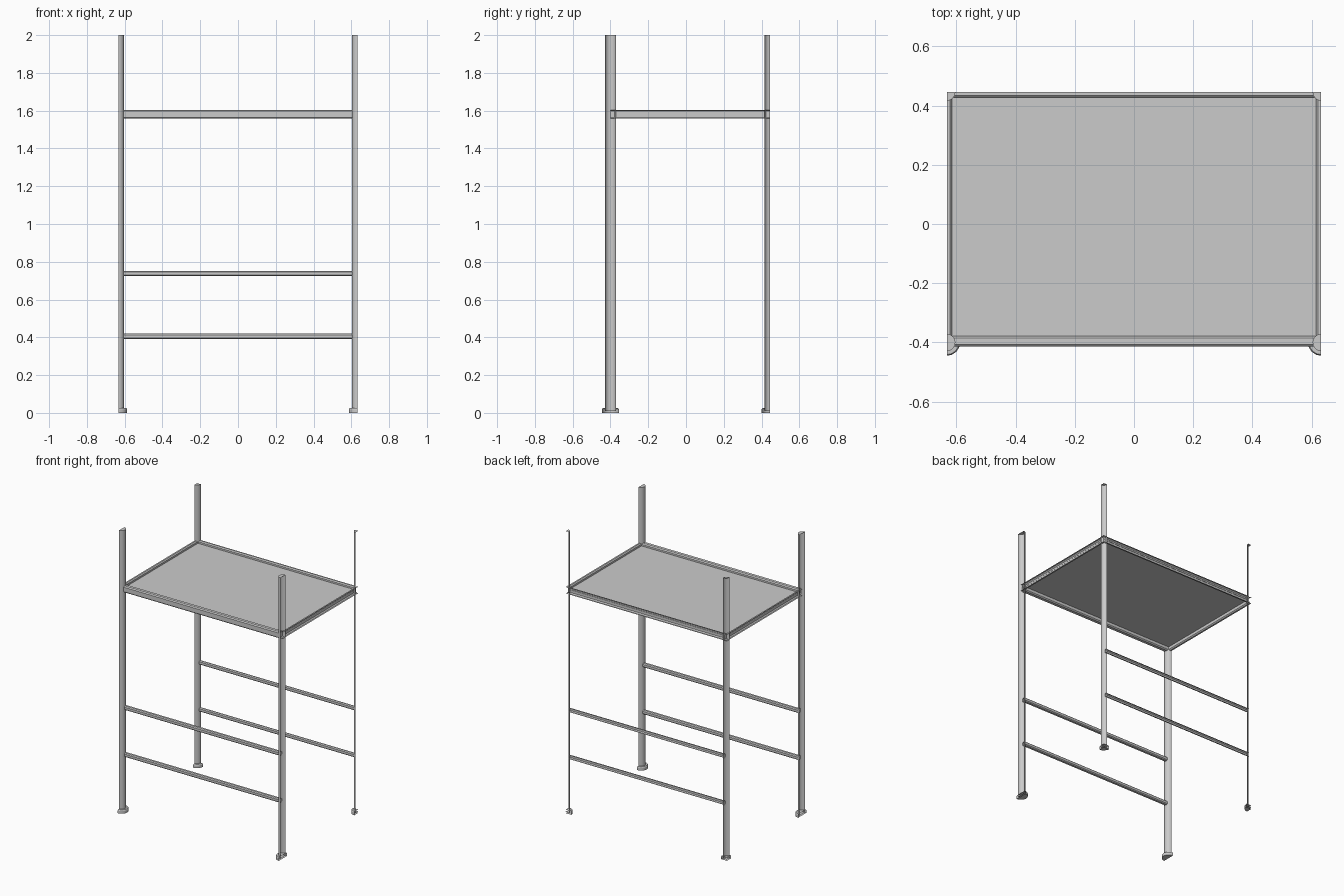
import bpy, bmesh, math
from mathutils import Matrix, Vector

if "Cube" in bpy.data.objects:
    bpy.data.objects.remove(bpy.data.objects["Cube"])

X, YB, YF = 0.632, 0.445, -0.4     # side cut planes, back cut plane, front post line
DECK_Z = 1.581


def finish(name, bm):
    """Slice off everything beyond the shared bay boundaries, leaving open shells."""
    for co, no in (((X, 0, 0), (1, 0, 0)), ((-X, 0, 0), (-1, 0, 0)), ((0, YB, 0), (0, 1, 0))):
        bmesh.ops.bisect_plane(bm, geom=bm.verts[:] + bm.edges[:] + bm.faces[:], dist=1e-5,
                               plane_co=co, plane_no=no, clear_outer=True)
    me = bpy.data.meshes.new(name)
    bm.to_mesh(me)
    bm.free()
    ob = bpy.data.objects.new(name, me)
    bpy.context.collection.objects.link(ob)
    bpy.ops.object.select_all(action='DESELECT')
    ob.select_set(True)
    bpy.context.view_layer.objects.active = ob
    bpy.ops.object.shade_smooth_by_angle(angle=math.radians(30))
    return ob


def disc(bm, x, y, z0, z1, r0, r1):
    bmesh.ops.create_cone(bm, cap_ends=True, segments=16, radius1=r0, radius2=r1, depth=z1 - z0,
                          matrix=Matrix.Translation((x, y, (z0 + z1) / 2)))


def rail(name, a, b, width, height, chamfer):
    """Chamfered bar between two points at the same height."""
    a, b = Vector(a), Vector(b)
    d = (b - a).normalized()
    side, up = Vector((-d.y, d.x, 0)), Vector((0, 0, 1))
    w, h, c = width / 2, height / 2, chamfer
    prof = [(w, -h + c), (w, h - c), (w - c, h), (-w + c, h),
            (-w, h - c), (-w, -h + c), (-w + c, -h), (w - c, -h)]
    bm = bmesh.new()
    rings = [[bm.verts.new(p + side * u + up * v) for u, v in prof] for p in (a, b)]
    for i in range(8):
        j = (i + 1) % 8
        bm.faces.new((rings[0][i], rings[0][j], rings[1][j], rings[1][i]))
    bmesh.ops.recalc_face_normals(bm, faces=bm.faces[:])
    # open tubes: orient normals away from the axis
    bm.faces.ensure_lookup_table()
    f = bm.faces[0]
    if f.normal.dot(f.calc_center_median() - (a + b) / 2) < 0:
        bmesh.ops.reverse_faces(bm, faces=bm.faces[:])
    finish(name, bm)


# posts and their round feet
for sx, sn in ((-1, "left"), (1, "right")):
    for y, yn in ((YF, "front"), (YB, "back")):
        bm = bmesh.new()
        disc(bm, sx * X, y, 0.01, 2.0, 0.029, 0.029)
        finish(f"{yn}_{sn}_post", bm)
        bm = bmesh.new()
        disc(bm, sx * X, y, 0.0, 0.019, 0.045, 0.045)
        disc(bm, sx * X, y, 0.019, 0.025, 0.045, 0.041)
        bmesh.ops.delete(bm, geom=[f for f in bm.faces if abs(f.normal.z) > 0.99
                                   and abs(f.calc_center_median().z - 0.019) < 1e-4],
                         context='FACES')
        bmesh.ops.remove_doubles(bm, verts=bm.verts[:], dist=1e-4)
        finish(f"{yn}_{sn}_foot", bm)
    # side deck rails
    rail(f"{sn}_deck_rail", (sx * X, YF, DECK_Z), (sx * X, YB, DECK_Z), 0.036, 0.046, 0.007)

# front and back rails
for y, yn in ((YF + 0.004, "front"), (YB, "back")):
    rail(f"{yn}_deck_rail", (-0.614, y, DECK_Z), (0.614, y, DECK_Z), 0.035, 0.046, 0.007)
    for z, zn in ((0.405, "lower"), (0.738, "upper")):
        rail(f"{yn}_{zn}_crossbar", (-0.612, y, z), (0.612, y, z), 0.027, 0.028, 0.006)

# deck sheet
bm = bmesh.new()
bm.faces.new([bm.verts.new((x, y, 1.585)) for x, y in
              ((-0.615, -0.38), (0.615, -0.38), (0.615, 0.43), (-0.615, 0.43))])
finish("deck_panel", bm)
